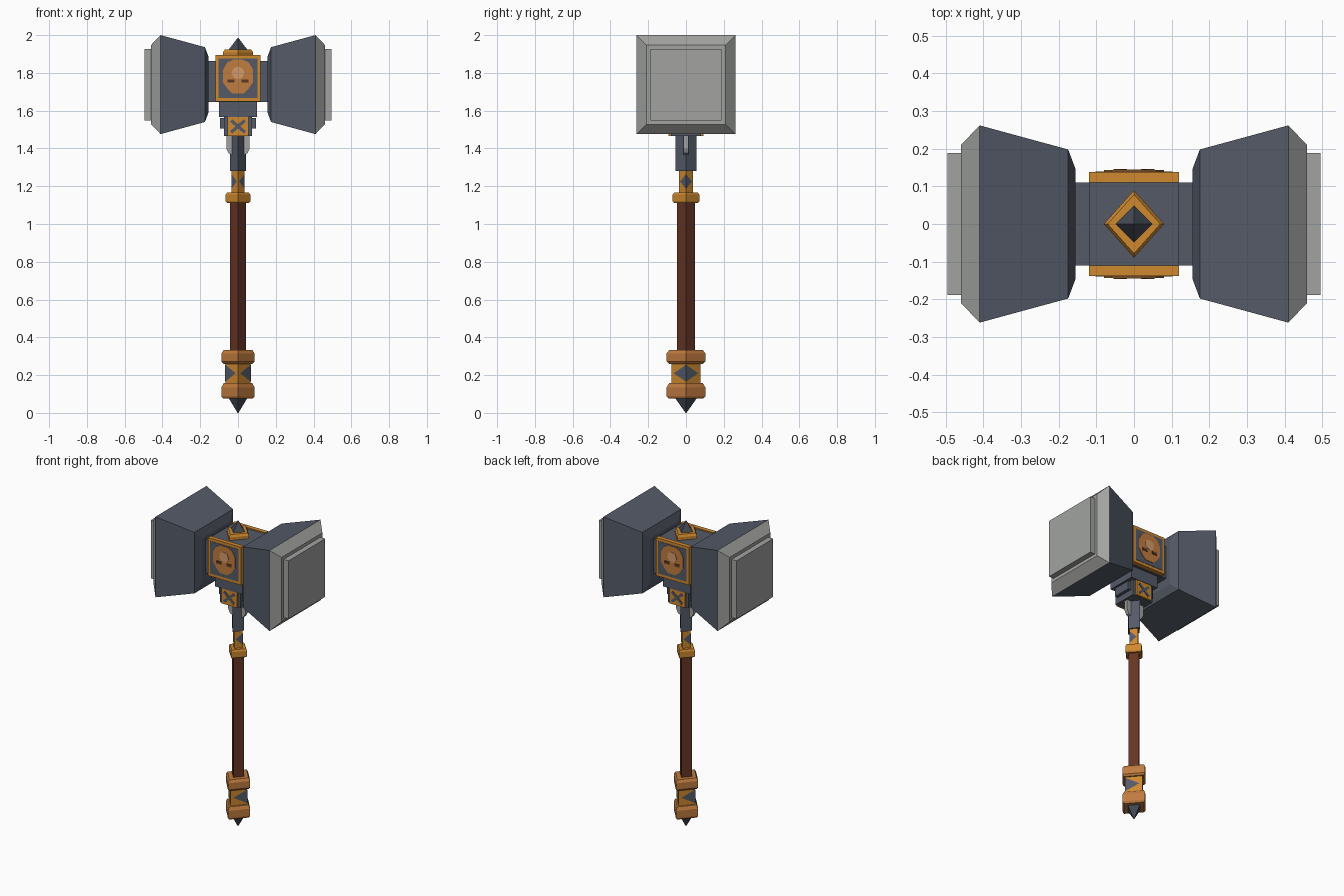
import bpy, bmesh
from math import sin, cos, pi, sqrt

if "Cube" in bpy.data.objects:
    bpy.data.objects.remove(bpy.data.objects["Cube"])

def material(name, rgb):
    m = bpy.data.materials.new(name)
    m.diffuse_color = (*rgb, 1)
    m.use_nodes = True
    m.node_tree.nodes["Principled BSDF"].inputs["Base Color"].default_value = m.diffuse_color
    return m

SLATE = material("slate steel", (0.088, 0.102, 0.135))
DARK = material("dark steel", (0.058, 0.068, 0.09))
GREY = material("worn grey", (0.36, 0.37, 0.355))
GOLD = material("gold", (0.62, 0.25, 0.03))
COPPER = material("copper", (0.53, 0.20, 0.05))
TAN = material("pale copper", (0.65, 0.33, 0.15))
BROWN = material("brown leather", (0.13, 0.035, 0.018))
EYE = material("dark brown", (0.10, 0.04, 0.02))
CZ = 1.738  # height of the head axis

def finish(name, bm, *mats):
    bmesh.ops.recalc_face_normals(bm, faces=bm.faces)
    me = bpy.data.meshes.new(name)
    bm.to_mesh(me)
    bm.free()
    for m in mats:
        me.materials.append(m)
    ob = bpy.data.objects.new(name, me)
    bpy.context.collection.objects.link(ob)
    return ob

def skin(bm, rings):
    """Join rings of points into a closed, flat-faced solid."""
    rows = [[bm.verts.new(p) for p in r] for r in rings]
    n = len(rows[0])
    for a, b in zip(rows, rows[1:]):
        for i in range(n):
            j = (i + 1) % n
            bm.faces.new((a[i], a[j], b[j], b[i]))
    bm.faces.new(rows[0])
    bm.faces.new(rows[-1])

def diamond(name, profile, mat, ratio=1.17):
    """Four-sided upright part, corners on the axes; profile is (half width, z)."""
    bm = bmesh.new()
    skin(bm, [[(r * cos(k * pi / 2), r * ratio * sin(k * pi / 2), z)
               for k in range(4)] for r, z in profile])
    return finish(name, bm, mat)

def box(name, x, y, z, mat):
    bm = bmesh.new()
    skin(bm, [[(x[0], y[0], h), (x[1], y[0], h), (x[1], y[1], h), (x[0], y[1], h)] for h in z])
    return finish(name, bm, mat)

def plate(name, pts, y0, y1, mat):
    """Prism from an x-z outline."""
    bm = bmesh.new()
    skin(bm, [[(x, y, z) for x, z in pts] for y in (y0, y1)])
    return finish(name, bm, mat)

def rect(x0, x1, z0, z1):
    return [(x0, z0), (x1, z0), (x1, z1), (x0, z1)]

def inlay(name, r, z0, z1, ratio=1.17):
    """Slate arrowheads folded over the two side corners of a diamond part."""
    bm = bmesh.new()
    zm, t, o = (z0 + z1) / 2, 0.82, 1.04
    for sx in (-1, 1):
        for sy in (-1, 1):
            bm.faces.new([bm.verts.new(p) for p in (
                (sx * r * o, 0, z0), (sx * r * o, 0, z1),
                (sx * r * o * (1 - t), sy * r * ratio * o * t, zm))])
    return finish(name, bm, SLATE)

# Pommel
diamond("pommel_spike", [(0.002, 0), (0.05, 0.08), (0.05, 0.10)], DARK)
diamond("pommel_lower_ring", [(0.078, 0.075), (0.088, 0.088), (0.088, 0.135), (0.076, 0.157)], COPPER)
diamond("pommel_core", [(0.065, 0.14), (0.065, 0.28)], GOLD)
inlay("pommel_inlay", 0.065, 0.165, 0.255)
diamond("pommel_upper_ring", [(0.076, 0.26), (0.088, 0.272), (0.088, 0.315), (0.076, 0.332)], COPPER)

# Handle, collar and socket
diamond("handle", [(0.042, 0.32), (0.042, 1.13)], BROWN, 1.12)
diamond("handle_collar", [(0.058, 1.112), (0.065, 1.12), (0.065, 1.155), (0.058, 1.167)], GOLD, 1.08)
diamond("neck_gold", [(0.034, 1.16), (0.034, 1.30)], GOLD, 1.1)
inlay("neck_inlay", 0.034, 1.185, 1.265, 1.1)
diamond("socket", [(0.042, 1.28), (0.042, 1.48)], SLATE, 1.3)
for s, side in ((-1, "left"), (1, "right")):
    plate("socket_fin_" + side, [(s * x, z) for x, z in
          ((0.02, 1.36), (0.05, 1.375), (0.062, 1.40), (0.062, 1.47), (0.02, 1.47))], -0.012, 0.012, GREY)

# Neck block under the head, with stepped sides
box("neck_block", (-0.075, 0.075), (-0.08, 0.08), (1.465, 1.58), SLATE)
box("neck_step", (-0.095, 0.095), (-0.06, 0.06), (1.505, 1.56), SLATE)
box("neck_shoulder", (-0.10, 0.10), (-0.095, 0.095), (1.567, 1.66), SLATE)

# Head centre
box("head_beam", (-0.17, 0.17), (-0.11, 0.11), (1.645, 1.862), SLATE)
box("head_hub", (-0.12, 0.12), (-0.115, 0.115), (1.65, 1.888), SLATE)
diamond("crown_base", [(0.08, 1.88), (0.08, 1.908), (0.07, 1.923)], GOLD, 1.12)
diamond("crown_spike", [(0.048, 1.915), (0.048, 1.925), (0.002, 1.985)], DARK, 1.0)

# Hammer blocks: slate body and grey striking face
for s, side in ((-1, "left"), (1, "right")):
    def square_loft(name, profile, mat):
        bm = bmesh.new()
        skin(bm, [[(s * x, a * h, CZ + b * h) for a, b in ((-1, -1), (1, -1), (1, 1), (-1, 1))]
                  for x, h in profile])
        return finish(name, bm, mat)
    square_loft("block_" + side, [(0.155, 0.145), (0.175, 0.198), (0.41, 0.262)], SLATE)
    square_loft("block_rim_" + side, [(0.41, 0.262), (0.46, 0.21)], GREY)
    square_loft("striking_face_" + side, [(0.455, 0.189), (0.495, 0.189)], GREY)

# Decorated plates on front and back
half = [(0.03, 1.69), (0.055, 1.715), (0.08, 1.75), (0.08, 1.815), (0.058, 1.855), (0.025, 1.87)]
mane = half + [(-x, z) for x, z in reversed(half)]
for s, side in ((-1, "front"), (1, "back")):
    plate("frame_" + side, rect(-0.12, 0.12, 1.648, 1.895), s * 0.11, s * 0.138, GOLD)
    plate("panel_" + side, rect(-0.102, 0.102, 1.667, 1.877), s * 0.136, s * 0.140, SLATE)
    plate("mane_" + side, mane, s * 0.138, s * 0.143, COPPER)
    plate("brow_" + side, [(0.034 * cos(k * pi / 4), 1.80 + 0.034 * sin(k * pi / 4)) for k in range(8)],
          s * 0.141, s * 0.145, TAN)
    for e in (-1, 1):
        plate("eye_" + side, rect(e * 0.018, e * 0.055, 1.748, 1.766), s * 0.141, s * 0.146, EYE)
    # Small gold tile with a slate cross
    plate("tile_" + side, rect(-0.056, 0.056, 1.467, 1.567), s * 0.075, s * 0.092, GOLD)
    for e in (-1, 1):
        plate("tile_cross_" + side, [(-0.042 * e, 1.492), (-0.03 * e, 1.48), (0.042 * e, 1.542), (0.03 * e, 1.554)],
              s * 0.09, s * (0.095 + 0.0005 * e), SLATE)
